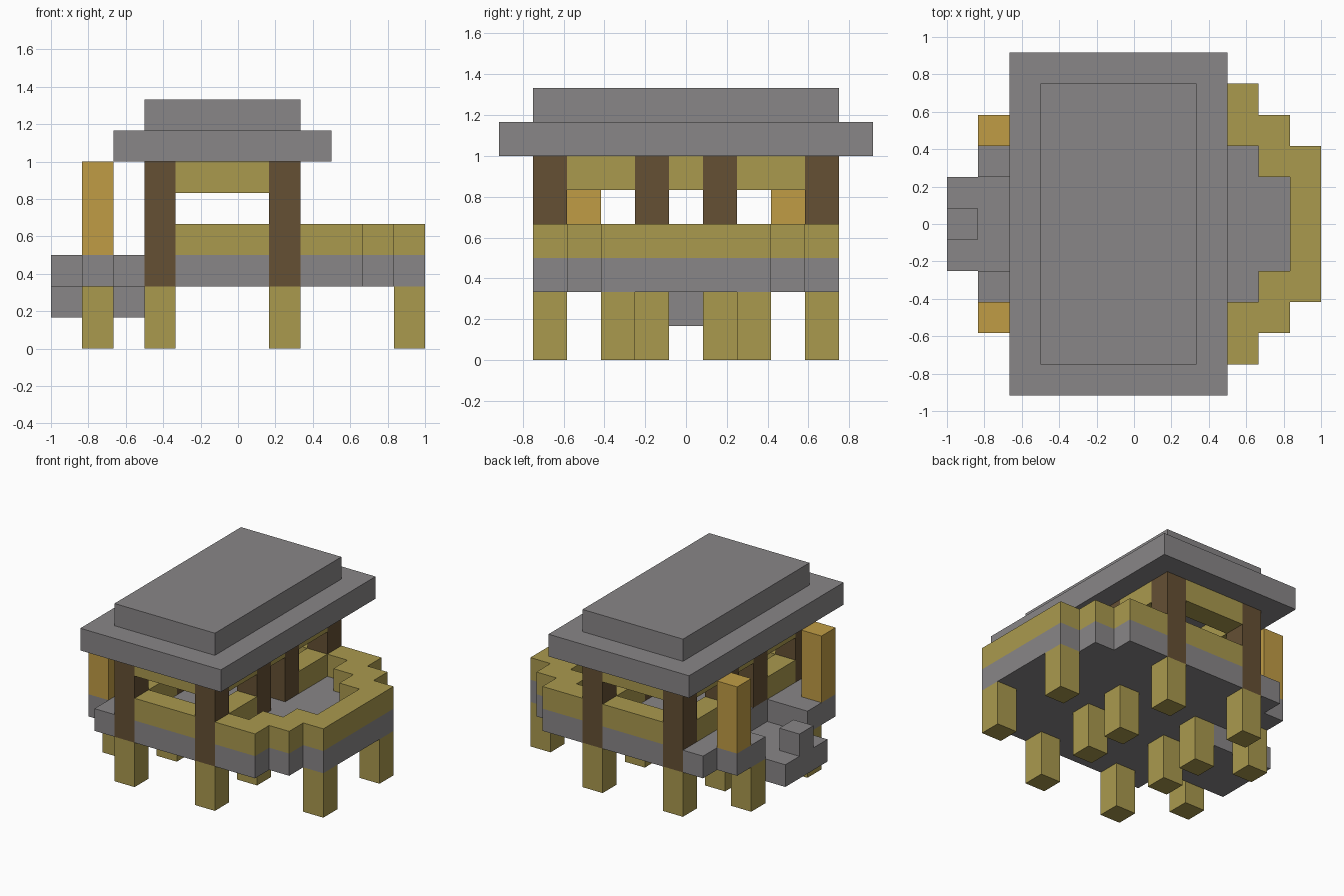
import bpy
import bmesh
from mathutils import Matrix, Vector

if "Cube" in bpy.data.objects:
    bpy.data.objects.remove(bpy.data.objects["Cube"])

U = 1 / 6                      # one block
ORIGIN = Vector((6, 5.5, 0))   # block grid centre


def material(name, rgb):
    m = bpy.data.materials.new(name)
    m.use_nodes = True
    colour = (*rgb, 1)
    m.diffuse_color = colour
    m.node_tree.nodes["Principled BSDF"].inputs["Base Color"].default_value = colour
    return m


stone = material("grey stone", (0.25, 0.24, 0.245))
straw = material("straw wood", (0.40, 0.32, 0.076))
dark = material("dark wood", (0.13, 0.08, 0.034))
amber = material("amber wood", (0.53, 0.335, 0.06))


def part(name, mat, z, pairs=(), middle=()):
    """Blocks as (x0, x1, y0, y1) on the grid; pairs are mirrored front to back."""
    boxes = list(middle)
    for x0, x1, y0, y1 in pairs:
        boxes += [(x0, x1, y0, y1), (x0, x1, 11 - y1, 11 - y0)]
    bm = bmesh.new()
    for x0, x1, y0, y1 in boxes:
        low = (Vector((x0, y0, z[0])) - ORIGIN) * U
        high = (Vector((x1, y1, z[1])) - ORIGIN) * U
        size = high - low
        bmesh.ops.create_cube(
            bm, size=1,
            matrix=Matrix.Translation((low + high) / 2) @ Matrix.Diagonal((*size, 1)))
    mesh = bpy.data.meshes.new(name)
    bm.to_mesh(mesh)
    bm.free()
    mesh.materials.append(mat)
    obj = bpy.data.objects.new(name, mesh)
    bpy.context.collection.objects.link(obj)


def cells(xs, ys):
    return [(x, x + 1, y, y + 1) for x in xs for y in ys]


# Stilts under the deck
part("house_legs", straw, (0, 2), cells((3, 7), (1, 4)))
part("balcony_legs", straw, (0, 2), cells((11,), (3,)))
part("porch_legs", straw, (0, 2), cells((1,), (3,)))

# Stepped deck, with notches for the corner posts and the stair
part("deck", stone, (2, 3),
     [(1, 12, 3, 4), (1, 11, 2, 3), (2, 3, 1, 2), (4, 7, 1, 2), (8, 10, 1, 2)],
     [(3, 12, 4, 7)])

# Entrance stair
part("stair_landing", stone, (1, 2), middle=[(0, 3, 4, 7)])
part("stair_block", stone, (2, 3), middle=[(0, 1, 5, 6)])

# Posts
part("corner_posts", dark, (2, 6), cells((3, 7), (1,)))
part("door_posts", dark, (3, 6), cells((3, 7), (4,)))
part("porch_columns", amber, (3, 6), cells((1,), (2,)))

# Rails and beams between the posts
walls = [(4, 7, 1, 2), (3, 4, 2, 4), (7, 8, 2, 4)]
part("house_rail", straw, (3, 4), walls)
part("house_beams", straw, (5, 6), walls, cells((3, 7), (5,)))
part("balcony_rail", straw, (3, 4),
     [(8, 10, 1, 2), (9, 11, 2, 3), (10, 12, 3, 4)], [(11, 12, 4, 7)])

# Two-tier roof
part("roof_eaves", stone, (6, 7), middle=[(2, 9, 0, 11)])
part("roof_top", stone, (7, 8), middle=[(3, 8, 1, 10)])
